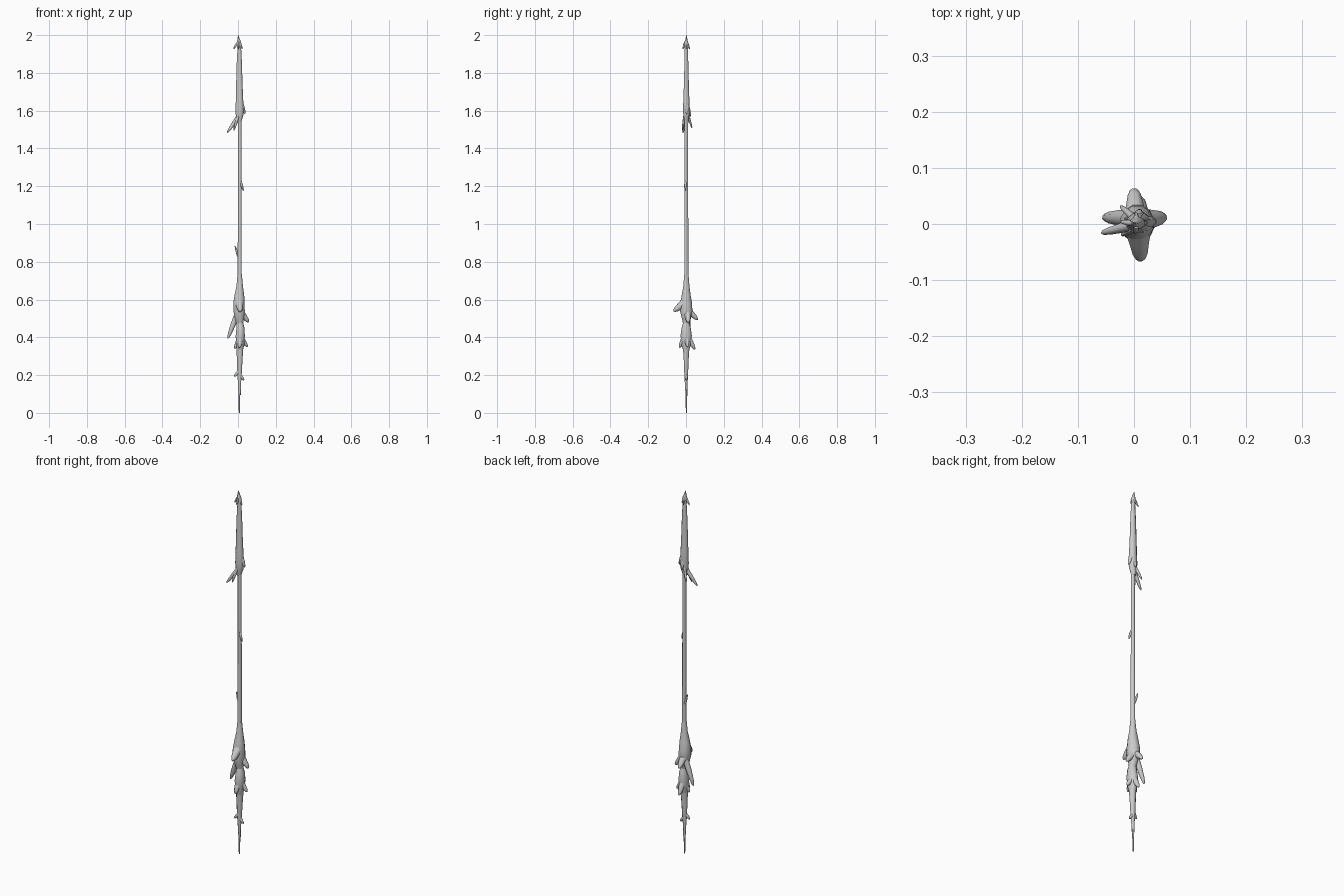
import bpy, bmesh, math
from mathutils import Vector


def loft(name, rings, sides=8):
    """Skin closed rings (x, y, z, half-width, half-depth) square to the path."""
    bm = bmesh.new()
    pts = [Vector(r[:3]) for r in rings]
    axis = (pts[-1] - pts[0]).normalized()
    if abs(axis.z) > 0.985:
        u, v = Vector((1, 0, 0)), Vector((0, 1, 0))
    else:
        u = axis.cross(Vector((0, 0, 1))).normalized()
        v = axis.cross(u).normalized()
    loops = []
    for p, r in zip(pts, rings):
        loop = []
        for i in range(sides):
            a = 2 * math.pi * (i + 0.5) / sides
            loop.append(bm.verts.new(p + u * r[3] * math.cos(a) + v * r[4] * math.sin(a)))
        loops.append(loop)
    for a, b in zip(loops, loops[1:]):
        for i in range(sides):
            j = (i + 1) % sides
            bm.faces.new((a[i], a[j], b[j], b[i]))
    bm.faces.new(loops[0])
    bm.faces.new(loops[-1])
    bmesh.ops.recalc_face_normals(bm, faces=bm.faces)
    me = bpy.data.meshes.new(name)
    bm.to_mesh(me)
    bm.free()
    ob = bpy.data.objects.new(name, me)
    bpy.context.collection.objects.link(ob)
    bpy.ops.object.select_all(action='DESELECT')
    ob.select_set(True)
    bpy.context.view_layer.objects.active = ob
    bpy.ops.object.shade_smooth_by_angle(angle=math.radians(62))
    return ob


def spike(name, base, tip, w, d, root=0.9, sides=8):
    """Thorn or petal with a blunt end; root scales the width where it joins."""
    b, t = Vector(base), Vector(tip)
    prof = [(0, root), (0.4, 1.05), (0.75, 0.8), (0.93, 0.5), (1, 0.15)]
    return loft(name, [(*b.lerp(t, f), w * s, d * s) for f, s in prof], sides)


# Long shaft
loft("shaft", [(0.009, 0.002, 0.66, 0.012, 0.012), (0.009, 0.002, 1.1, 0.0105, 0.0105),
               (0.009, 0.002, 1.62, 0.010, 0.010)])

# Upper blade and its pointed tip
loft("upper_blade", [(0.005, 0.002, 1.535, 0.012, 0.011), (0.008, 0.002, 1.57, 0.021, 0.016),
                     (0.009, 0.002, 1.60, 0.024, 0.020), (0.008, 0.002, 1.66, 0.021, 0.017),
                     (0.007, 0.002, 1.75, 0.018, 0.014), (0.007, 0.002, 1.85, 0.015, 0.011),
                     (0.007, 0.002, 1.94, 0.010, 0.009)])
loft("tip", [(0.006, 0.002, 1.925, 0.010, 0.009), (0.006, 0.002, 1.955, 0.014, 0.011),
             (0.001, 0.002, 2.0, 0.0008, 0.0008)])
for x, y in ((-0.024, 0.004), (0.023, 0.002), (0.003, -0.017), (0.004, 0.019)):
    spike("tip_barb", (0.004 + x * 0.1, y * 0.2, 1.966), (x, y, 1.926), 0.005, 0.006)

# Roots under the upper blade
spike("blade_root_long", (0.006, 0.0, 1.575), (-0.058, -0.016, 1.483), 0.009, 0.010, 1.2)
spike("blade_root_back", (0.003, 0.008, 1.585), (-0.024, 0.032, 1.508), 0.006, 0.007, 1.2)
spike("blade_root_front", (0.003, -0.006, 1.58), (-0.022, -0.020, 1.495), 0.006, 0.007, 1.2)
spike("blade_knob", (0.018, 0.004, 1.64), (0.037, 0.004, 1.584), 0.010, 0.010)
spike("blade_knob_back", (0.008, 0.008, 1.63), (0.010, 0.024, 1.57), 0.009, 0.008)

# Shaft thorns
spike("shaft_thorn_upper", (0.014, -0.003, 1.225), (0.029, -0.005, 1.175), 0.006, 0.006)
spike("shaft_thorn_lower", (0.002, 0.006, 0.825), (-0.016, 0.010, 0.885), 0.006, 0.006)

# Flared bulb below the shaft
loft("bulb", [(0.010, 0.001, 0.46, 0.015, 0.014), (0.008, 0.002, 0.50, 0.025, 0.025),
              (0.006, 0.001, 0.54, 0.031, 0.034), (0.005, 0.001, 0.58, 0.031, 0.032),
              (0.007, 0.001, 0.62, 0.027, 0.025), (0.009, 0.002, 0.67, 0.018, 0.017),
              (0.009, 0.002, 0.73, 0.012, 0.012)], 12)
spike("bulb_horn_front", (0.007, -0.006, 0.585), (0.012, -0.065, 0.538), 0.018, 0.019, 1.4)
spike("bulb_horn_back", (0.003, 0.010, 0.545), (0.0, 0.062, 0.492), 0.016, 0.015, 1.3)
spike("bulb_horn_right", (0.014, 0.007, 0.535), (0.056, 0.012, 0.480), 0.016, 0.015, 1.3)
spike("bulb_petal_left", (-0.004, 0.010, 0.525), (-0.054, 0.012, 0.393), 0.014, 0.014, 1.1)

# Second, smaller bulb
loft("lower_bulb", [(0.010, 0.001, 0.32, 0.014, 0.013), (0.011, 0.001, 0.36, 0.023, 0.026),
                    (0.012, 0.001, 0.41, 0.025, 0.031), (0.013, 0.001, 0.45, 0.022, 0.025),
                    (0.010, 0.001, 0.49, 0.015, 0.013)], 12)
spike("lower_horn_right", (0.018, 0.004, 0.395), (0.050, 0.008, 0.350), 0.012, 0.012, 1.3)
spike("lower_horn_back", (0.010, 0.012, 0.40), (0.010, 0.047, 0.336), 0.014, 0.013, 1.2)
spike("lower_horn_front", (0.010, -0.010, 0.40), (0.008, -0.035, 0.345), 0.014, 0.012, 1.2)
spike("lower_horn_left", (0.004, 0, 0.39), (-0.018, -0.004, 0.340), 0.010, 0.010, 1.2)

# Tapering root and needle point
loft("root", [(0.007, 0.002, 0.0, 0.003, 0.003), (0.007, 0.002, 0.09, 0.005, 0.005),
              (0.008, 0.001, 0.16, 0.009, 0.008), (0.008, 0.001, 0.21, 0.013, 0.011),
              (0.009, 0.001, 0.28, 0.016, 0.014), (0.010, 0.001, 0.35, 0.020, 0.019)])
spike("root_thorn_left", (0.005, 0, 0.22), (-0.020, -0.004, 0.192), 0.007, 0.008, 1.2)
spike("root_thorn_right", (0.010, 0, 0.20), (0.032, 0.003, 0.172), 0.007, 0.008, 1.2)
spike("root_thorn_low", (0.008, 0, 0.165), (0.014, 0.003, 0.095), 0.004, 0.004)
